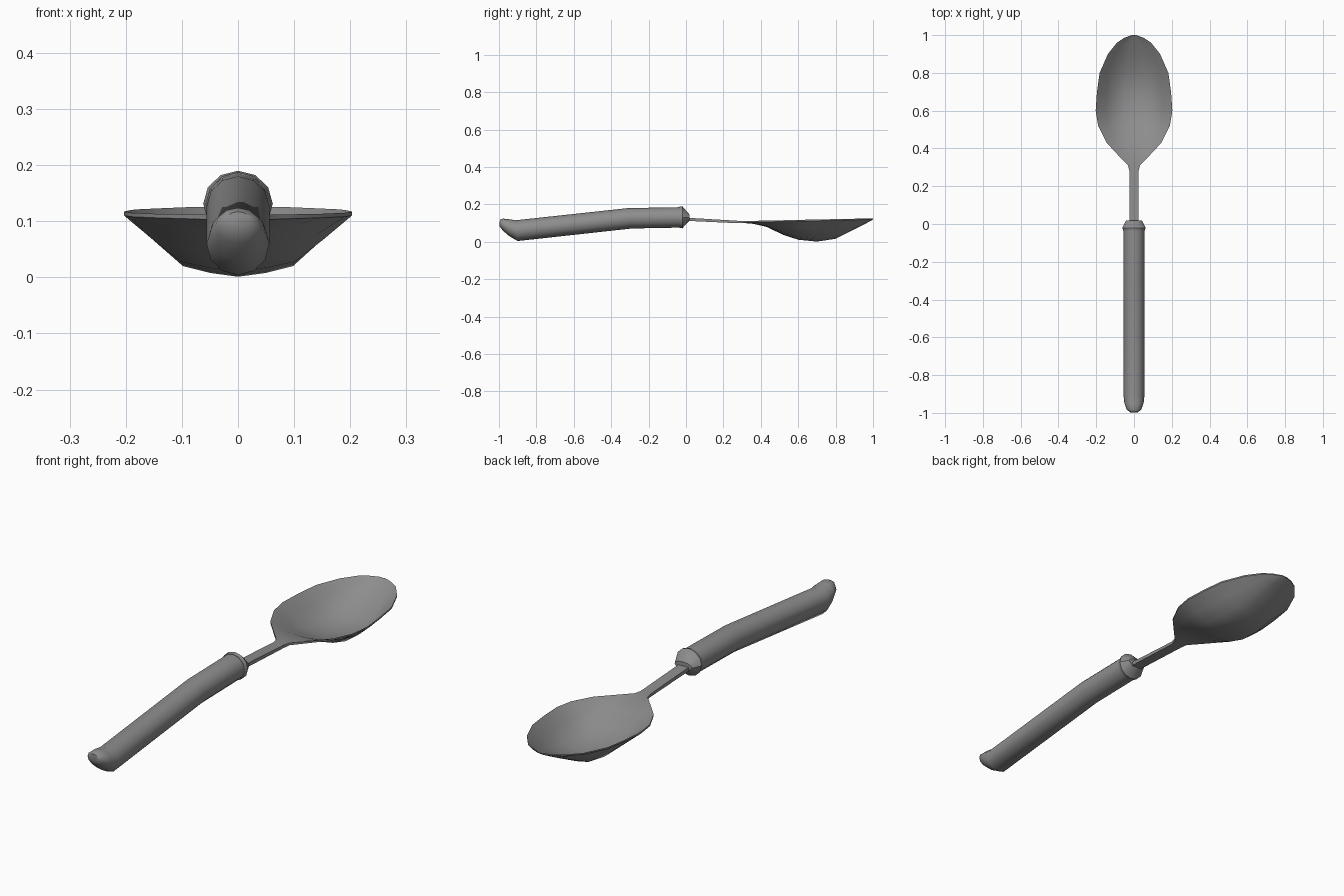
import bpy
import bmesh
import math

cube = bpy.data.objects.get("Cube")
if cube:
    bpy.data.objects.remove(cube, do_unlink=True)

grey = bpy.data.materials.new("steel_grey")
grey.use_nodes = True
colour = (0.27, 0.27, 0.27, 1)
grey.diffuse_color = colour
grey.node_tree.nodes["Principled BSDF"].inputs["Base Color"].default_value = colour


def loft(name, rings, angle):
    """Skin a row of closed rings, cap both ends and smooth the result."""
    bm = bmesh.new()
    loops = [[bm.verts.new(p) for p in ring] for ring in rings]
    for a, b in zip(loops, loops[1:]):
        for i in range(len(a)):
            j = (i + 1) % len(a)
            bm.faces.new((a[i], a[j], b[j], b[i]))
    bm.faces.new(loops[0])
    bm.faces.new(loops[-1])
    bmesh.ops.recalc_face_normals(bm, faces=bm.faces)
    mesh = bpy.data.meshes.new(name)
    bm.to_mesh(mesh)
    bm.free()
    mesh.materials.append(grey)
    obj = bpy.data.objects.new(name, mesh)
    bpy.context.collection.objects.link(obj)
    bpy.ops.object.select_all(action='DESELECT')
    obj.select_set(True)
    bpy.context.view_layer.objects.active = obj
    bpy.ops.object.shade_smooth_by_angle(angle=math.radians(angle))
    return obj


def tilted_ring(top_y, top_z, low_y, low_z, half_width, sides=12):
    """Ellipse spanning a top point and a bottom point."""
    ring = []
    for i in range(sides):
        a = math.tau * i / sides
        t = (1 + math.cos(a)) / 2
        ring.append((half_width * math.sin(a),
                     low_y + (top_y - low_y) * t,
                     low_z + (top_z - low_z) * t))
    return ring


# Handle: slanted rounded butt, gentle bend, straight grip
handle = [
    (-0.995, 0.117, -0.998, 0.085, 0.022),
    (-0.98, 0.124, -0.98, 0.06, 0.04),
    (-0.95, 0.121, -0.945, 0.03, 0.051),
    (-0.91, 0.115, -0.9, 0.004, 0.056),
    (-0.31, 0.18, -0.29, 0.071, 0.056),
    (-0.02, 0.185, -0.02, 0.076, 0.056),
]
loft("handle", [tilted_ring(*r) for r in handle], 50)

# Collar: flared lip narrowing to a flat wedge around the neck
collar = [
    (-0.035, 0.187, -0.035, 0.074, 0.057),
    (-0.02, 0.19, -0.02, 0.072, 0.062),
    (0.018, 0.146, 0.018, 0.112, 0.042),
]
loft("collar", [tilted_ring(*r) for r in collar], 30)


def bowl_ring(y, half_width, rim_z, low_z, thick):
    """Dished cross-section with an even wall thickness."""
    section = [(0, 1), (0.25, 0.94), (0.5, 0.83), (0.75, 0.43), (1, 0)]
    section = [(-x, d) for x, d in section[:0:-1]] + section
    depth = rim_z - thick - low_z
    under = [(x * half_width, y, rim_z - thick - depth * d) for x, d in section]
    over = [(x, y, z + thick) for x, y, z in reversed(under)]
    return under + over


# Neck and bowl in one piece
stations = [
    (-0.02, 0.024, 0.13, 0.113, 0.017),
    (0.28, 0.024, 0.112, 0.099, 0.013),
    (0.31, 0.032, 0.112, 0.1, 0.01),
    (0.36, 0.08, 0.112, 0.096, 0.008),
    (0.43, 0.145, 0.113, 0.08, 0.007),
    (0.52, 0.19, 0.115, 0.037, 0.007),
    (0.6, 0.203, 0.117, 0.011, 0.007),
    (0.7, 0.196, 0.119, 0.001, 0.007),
    (0.8, 0.182, 0.121, 0.016, 0.007),
    (0.9, 0.138, 0.123, 0.066, 0.006),
    (0.96, 0.09, 0.125, 0.097, 0.005),
    (0.985, 0.052, 0.125, 0.11, 0.005),
    (1.0, 0.012, 0.125, 0.119, 0.005),
]
loft("neck_and_bowl", [bowl_ring(*s) for s in stations], 40)
